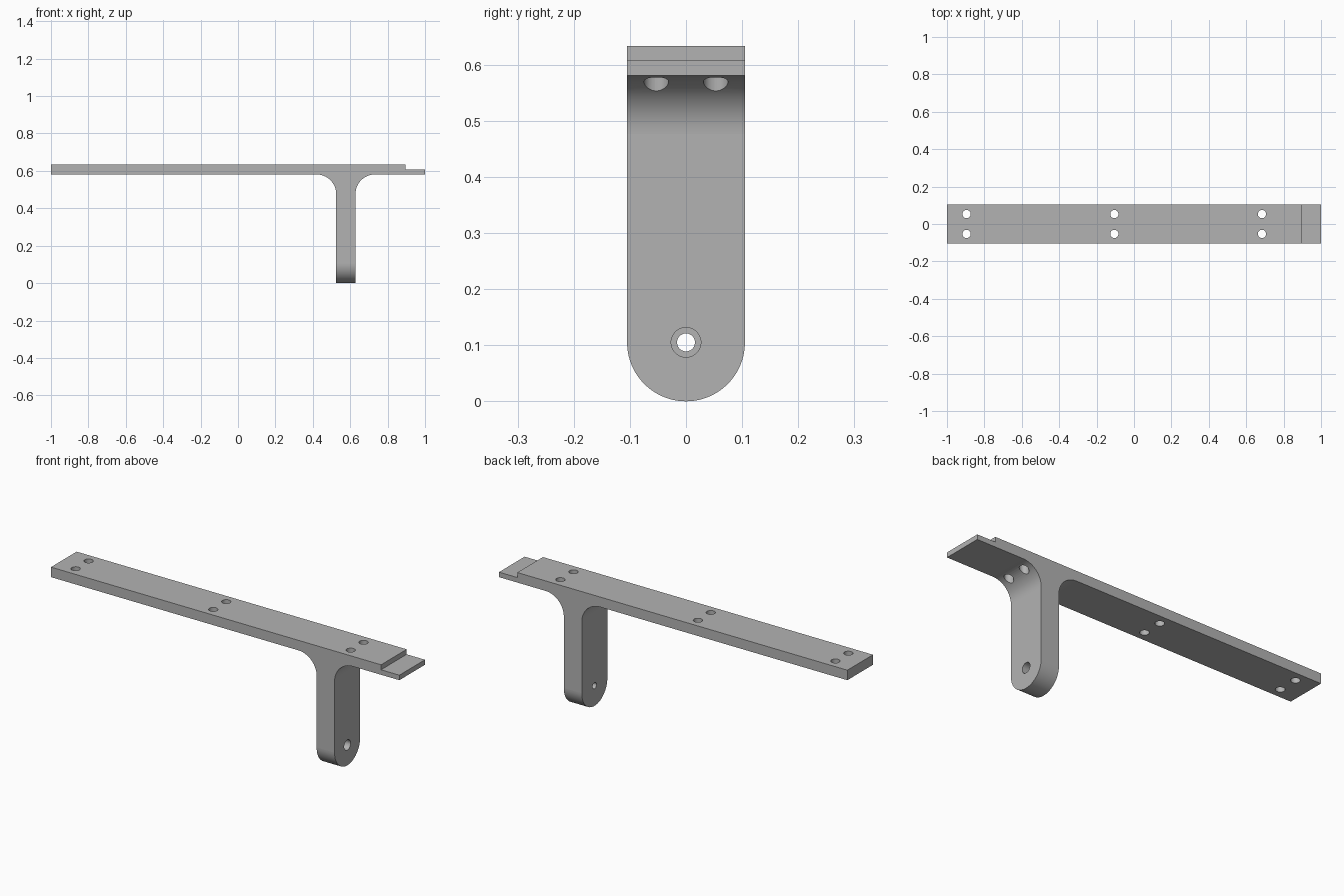
import bpy, bmesh
from math import pi, sin, cos, radians
from mathutils import Matrix

if "Cube" in bpy.data.objects:
    bpy.data.objects.remove(bpy.data.objects["Cube"], do_unlink=True)

W = 0.105                     # half width of the bar, radius of the leg end
TOP, UNDER, LEDGE = 0.633, 0.581, 0.607
LEG_L, LEG_R = 0.525, 0.628   # leg faces in x
FILLET = 0.105

grey = bpy.data.materials.new("satin_grey")
grey.use_nodes = True
grey.diffuse_color = (0.45, 0.45, 0.45, 1)
grey.node_tree.nodes["Principled BSDF"].inputs["Base Color"].default_value = (0.45, 0.45, 0.45, 1)


def arc(cx, cy, r, start, end, steps):
    angles = [radians(start + (end - start) * i / steps) for i in range(steps + 1)]
    return [(cx + r * cos(a), cy + r * sin(a)) for a in angles]


def extrude(bm, points, offset, open_edge=None):
    """Extrude an outline, leaving the wall at open_edge (a z height) open."""
    face = bm.faces.new([bm.verts.new(p) for p in points])
    result = bmesh.ops.extrude_face_region(bm, geom=[face], use_keep_orig=True)
    moved = [v for v in result["geom"] if isinstance(v, bmesh.types.BMVert)]
    bmesh.ops.translate(bm, verts=moved, vec=offset)
    walls = [f for f in bm.faces if all(abs(v.co.z - open_edge) < 1e-5 for v in f.verts)]
    bmesh.ops.delete(bm, geom=walls, context="FACES_ONLY")


bm = bmesh.new()

# Bar with lowered end ledge, filleted into the straight leg
zc = UNDER - FILLET
outline = [(-1, TOP), (-1, UNDER)]
outline += arc(LEG_L - FILLET, zc, FILLET, 90, 0, 16)
outline += [(LEG_L, W), (LEG_R, W)]
outline += arc(LEG_R + FILLET, zc, FILLET, 180, 90, 16)
outline += [(1, UNDER), (1, LEDGE), (0.895, LEDGE), (0.895, TOP)]
extrude(bm, [(x, -W, z) for x, z in outline], (0, 2 * W, 0), W)

# Half-round end of the leg
extrude(bm, [(LEG_L, y, z) for y, z in arc(0, W, W, 180, 360, 40)],
        (LEG_R - LEG_L, 0, 0), W)
bmesh.ops.remove_doubles(bm, verts=bm.verts, dist=1e-4)
bmesh.ops.recalc_face_normals(bm, faces=bm.faces)
flat_edges = [e for e in bm.edges if e.is_manifold and e.calc_face_angle() < 0.001]
bmesh.ops.dissolve_edges(bm, edges=flat_edges, use_verts=False)

mesh = bpy.data.meshes.new("bracket")
bm.to_mesh(mesh)
bm.free()
mesh.materials.append(grey)
bracket = bpy.data.objects.new("bracket", mesh)
bpy.context.collection.objects.link(bracket)
bpy.context.view_layer.objects.active = bracket
bracket.select_set(True)


def drill(centre, radius, depth, axis):
    """Cut a round hole through the bracket along x or z."""
    bm = bmesh.new()
    turn = Matrix.Rotation(pi / 2, 4, "Y") if axis == "x" else Matrix()
    bmesh.ops.create_cone(bm, cap_ends=True, segments=32, radius1=radius, radius2=radius,
                          depth=depth, matrix=Matrix.Translation(centre) @ turn
                          @ Matrix.Rotation(pi / 32, 4, "Z"))
    cutter_mesh = bpy.data.meshes.new("drill")
    bm.to_mesh(cutter_mesh)
    bm.free()
    cutter_mesh.materials.append(grey)
    cutter = bpy.data.objects.new("drill", cutter_mesh)
    cutter.hide_render = True
    bpy.context.collection.objects.link(cutter)
    mod = bracket.modifiers.new("hole", "BOOLEAN")
    mod.operation, mod.solver, mod.object = "DIFFERENCE", "EXACT", cutter
    bpy.ops.object.modifier_apply(modifier=mod.name)
    bpy.data.objects.remove(cutter, do_unlink=True)


# Three pairs of screw holes through the bar
for x in (-0.895, -0.105, 0.684):
    for y in (-0.053, 0.053):
        drill((x, y, UNDER), 0.022, 0.2, "z")

# Pivot hole with a counterbore on the outer face
drill((LEG_L, 0, W), 0.016, 0.4, "x")
drill((LEG_R, 0, W), 0.0265, 0.1, "x")

# Smooth curved walls, keep flat faces crisp
bpy.ops.object.shade_smooth_by_angle(angle=radians(30))
for p in bracket.data.polygons:
    if max(abs(c) for c in p.normal) > 0.9999:
        p.use_smooth = False
